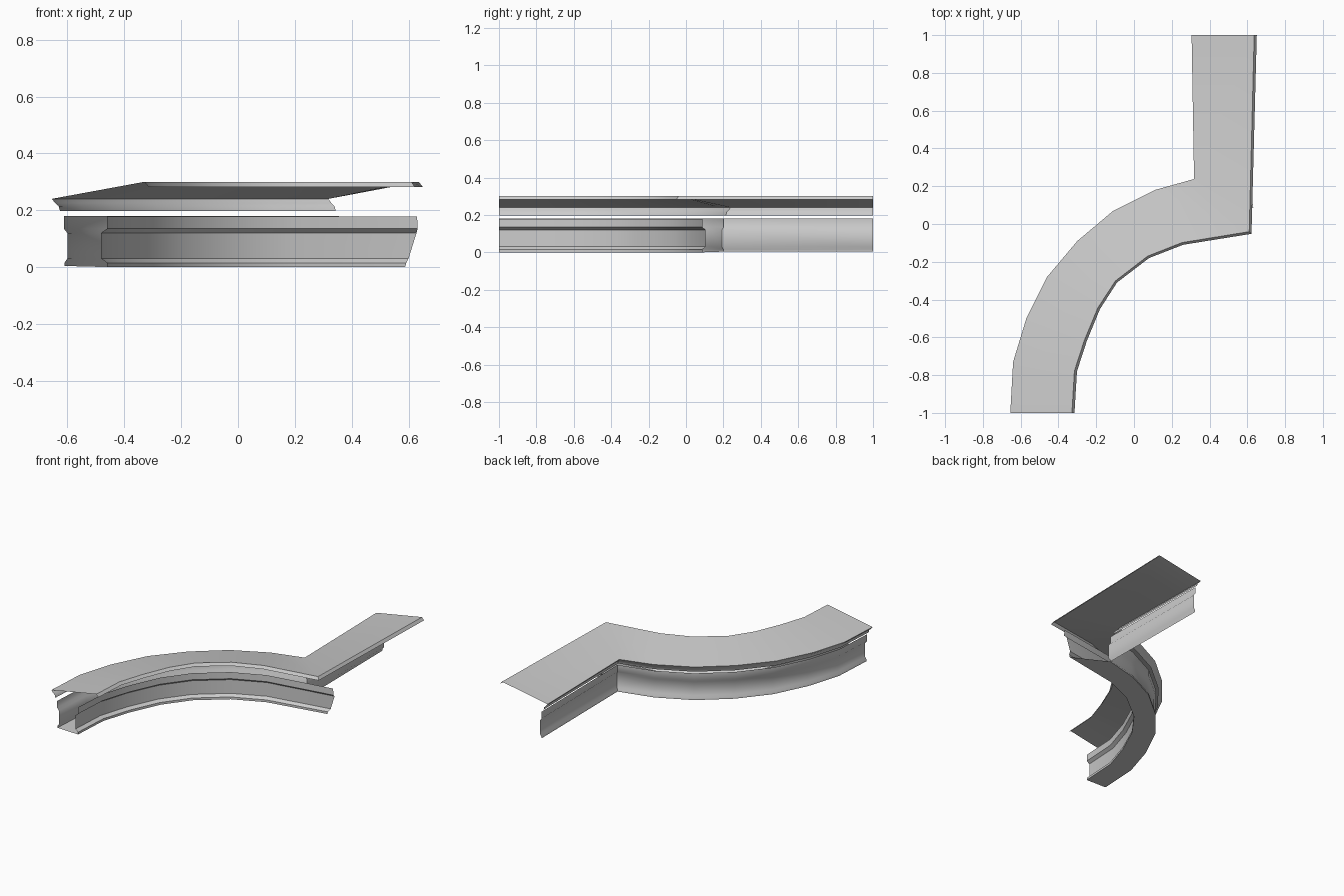
import bpy, math

if "Cube" in bpy.data.objects:
    bpy.data.objects.remove(bpy.data.objects["Cube"])

# Plan of the run: outer edge and inner edge, station by station
OUTER = [(-.655, -1), (-.64, -.73), (-.57, -.5), (-.46, -.28), (-.30, -.09),
         (-.11, .07), (.11, .18), (.318, .238), (.305, 1)]
INNER = [(-.315, -1), (-.302, -.78), (-.25, -.62), (-.18, -.45), (-.09, -.31),
         (.08, -.18), (.26, -.11), (.622, -.052), (.65, 1)]


def at(i, u, z):
    (ax, ay), (bx, by) = OUTER[i], INNER[i]
    return (ax + (bx - ax) * u, ay + (by - ay) * u, z)


def loft(name, rows):
    """Skin a grid of section rows into one smooth sheet."""
    n = len(rows[0])
    verts = [p for r in rows for p in r]
    faces = [(i * n + j, (i + 1) * n + j, (i + 1) * n + j + 1, i * n + j + 1)
             for i in range(len(rows) - 1) for j in range(n - 1)]
    me = bpy.data.meshes.new(name)
    me.from_pydata(verts, [], faces)
    ob = bpy.data.objects.new(name, me)
    bpy.context.collection.objects.link(ob)
    bpy.ops.object.select_all(action='DESELECT')
    ob.select_set(True)
    bpy.context.view_layer.objects.active = ob
    bpy.ops.object.shade_smooth_by_angle(angle=math.radians(40))
    return ob


# Sloping coping with fascia on the outer side and a small lip inside
coping = [(.085, .197), (.07, .215), (.035, .225), (0, .24), (.96, .30), (1, .282)]
loft("coping", [[at(i, u, z) for u, z in coping] for i in range(9)])

# Moulded outer wall along curve and straight
outer_wall = [(.125, .18), (.125, .135), (.16, .12), (.16, .03), (.13, .015), (.13, .004)]
loft("outer_wall", [[at(i, u, z) for u, z in outer_wall] for i in range(9)])

# Moulded inner wall along the curve, running straight on past the corner
inner_wall = [(.57, .178), (.57, .135), (.51, .12), (.51, .03), (.57, .015), (.57, 0)]
end_x = [.63, .632, .628, .60, .592, .588]
rows = [[at(i, u, z) for u, z in inner_wall] for i in range(7)]
rows.append([(x, .087 + (.57 - u) * .3, z) for x, (u, z) in zip(end_x, inner_wall)])
loft("inner_wall", rows)

# Channel floor between the two walls
floor = [[at(i, .13, .004), at(i, .57, 0)] for i in range(7)]
floor.append([at(7, .13, .004), (.588, .087, 0)])
loft("channel_floor", floor)
